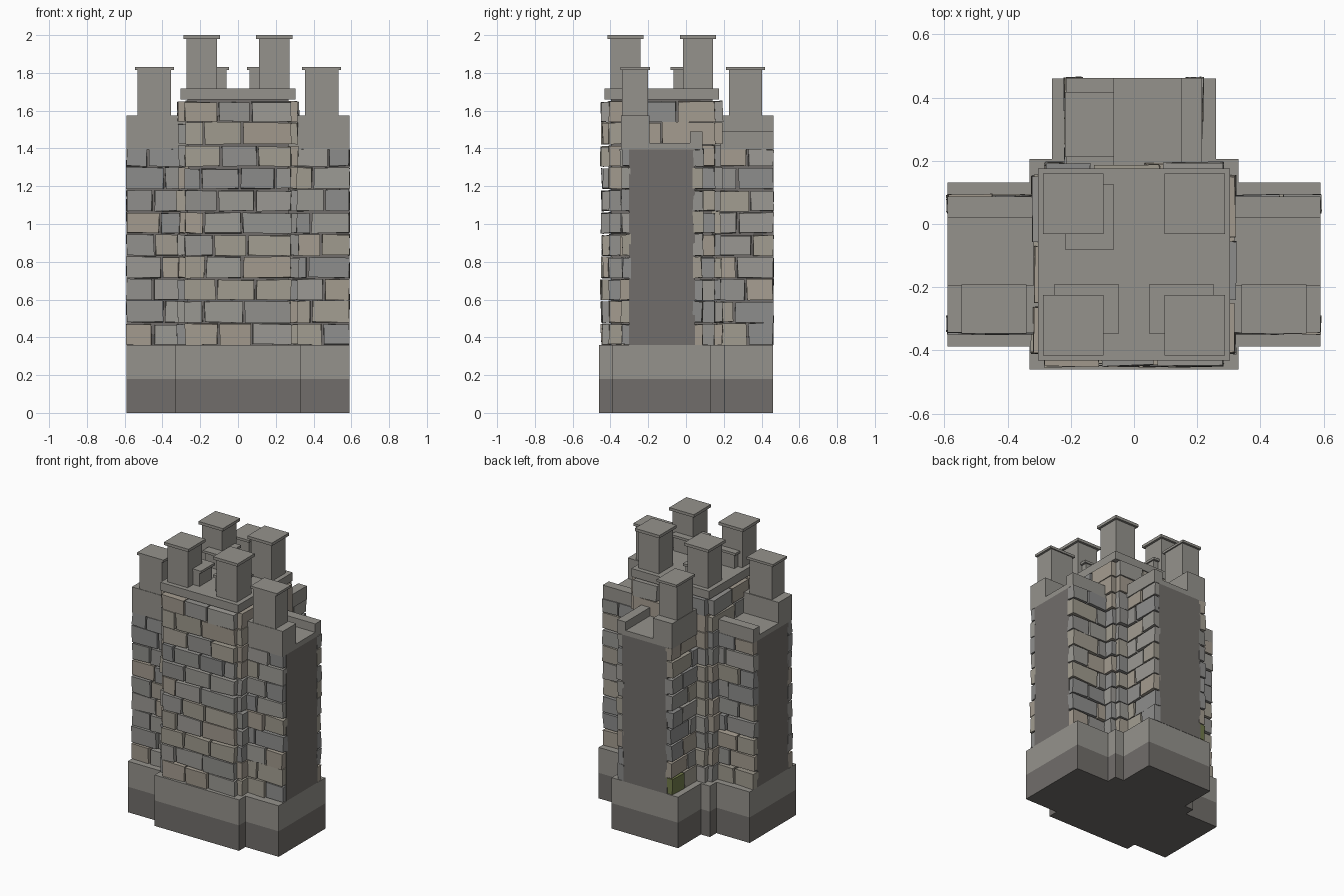
import bpy, bmesh, random

if "Cube" in bpy.data.objects:
    bpy.data.objects.remove(bpy.data.objects["Cube"])

rng = random.Random(7)
CY = -0.128                      # tower centre in y
LEN = 0.59                       # arm length from tower centre


def mat(name, r, g, b):
    m = bpy.data.materials.new(name)
    m.diffuse_color = (r, g, b, 1)
    m.use_nodes = True
    m.node_tree.nodes["Principled BSDF"].inputs["Base Color"].default_value = m.diffuse_color
    return m


TRIM = mat("trim_stone", 0.30, 0.29, 0.265)
DARK = mat("dark_stone", 0.165, 0.155, 0.145)
STONES = [mat("stone_grey", 0.29, 0.285, 0.27), mat("stone_light", 0.33, 0.32, 0.295),
          mat("stone_brown", 0.37, 0.33, 0.275), mat("stone_cool", 0.27, 0.27, 0.265),
          mat("stone_tan", 0.36, 0.335, 0.28), mat("stone_moss", 0.17, 0.20, 0.07)]


def add_box(bm, place, u, v, z, jitter=0.0, index=0):
    """Box in local (u, v, z) ranges, mapped to the world by place()."""
    j = lambda: rng.uniform(-jitter, jitter)
    p = [bm.verts.new(place(a + j(), b + j(), c + j())) for a in u for b in v for c in z]
    for q in ((0, 1, 3, 2), (4, 6, 7, 5), (0, 4, 5, 1), (2, 3, 7, 6), (0, 2, 6, 4), (1, 5, 7, 3)):
        bm.faces.new([p[i] for i in q]).material_index = index


def finish(bm, name, mats):
    bmesh.ops.recalc_face_normals(bm, faces=bm.faces)
    me = bpy.data.meshes.new(name)
    bm.to_mesh(me)
    bm.free()
    for m in mats:
        me.materials.append(m)
    ob = bpy.data.objects.new(name, me)
    bpy.context.collection.objects.link(ob)
    return ob


def boxes(name, place, material, ranges):
    bm = bmesh.new()
    for u, v, z in ranges:
        add_box(bm, place, u, v, z)
    return finish(bm, name, [material])


def courses(bm, place, u0, u1, v0, v1, ztop, skip=None, moss=False):
    """Running-bond rows of uneven stones from u0 to u1, standing out from v0 to v1."""
    z, row = 0.362, 0
    while z < ztop - 0.02:
        top = min(z + 0.107 + rng.uniform(-0.004, 0.006), ztop)
        edge = u0
        width = 0.10 if row % 2 else 0.17
        while edge < u1 - 0.001:
            end = edge + width + rng.uniform(-0.015, 0.03)
            if u1 - end < 0.07:
                end = u1
            out = v1 + (rng.uniform(-0.008, 0.006) if v1 > 0 else rng.uniform(-0.006, 0.008))
            if not (skip and skip(edge, end, top)):
                idx = 5 if moss and row == 0 and end == u1 else rng.randrange(5)
                add_box(bm, place, (edge, end - (0.012 if end < u1 else 0)), (v0, out),
                        (z, top), 0.004, idx)
            edge, width = end, 0.19
        z, row = z + 0.118, row + 1


# Stepped T-shaped foundation and plinth
half = [(0.33, -0.46), (0.33, -0.388), (LEN, -0.388), (LEN, 0.132), (0.33, 0.132),
        (0.33, 0.205), (0.26, 0.205), (0.26, 0.46)]
outline = half + [(-x, y) for x, y in reversed(half)]
for name, z0, z1, m in (("foundation", 0, 0.18, DARK), ("plinth", 0.18, 0.36, TRIM)):
    bm = bmesh.new()
    face = bm.faces.new([bm.verts.new((x, y, z0)) for x, y in outline])
    ext = bmesh.ops.extrude_face_region(bm, geom=[face], use_keep_orig=True)
    for e in ext["geom"]:
        if isinstance(e, bmesh.types.BMVert):
            e.co.z = z1
    finish(bm, name, [m])

# Wall arms: right, left and back (u runs outward, v across, parapet at -v)
arms = {"right": lambda u, v, z: (u, CY + v, z),
        "left": lambda u, v, z: (-u, CY + v, z),
        "back": lambda u, v, z: (v, CY + u, z)}
for side, place in arms.items():
    boxes(side + "_wall_core", place, DARK, [((0.25, LEN), (-0.175, 0.175), (0.36, 1.395))])
    boxes(side + "_walkway", place, TRIM, [((0.25, LEN), (-0.215, 0.215), (1.395, 1.43))])
    boxes(side + "_parapet", place, TRIM, [((0.25, LEN), (-0.215, -0.065), (1.43, 1.575)),
                                           ((0.25, LEN), (0.148, 0.215), (1.43, 1.49))])
    merlons = []
    for c in (0.15, 0.443):
        merlons += [((c - 0.088, c + 0.088), (-0.212, -0.072), (1.575, 1.815)),
                    ((c - 0.103, c + 0.103), (-0.219, -0.063), (1.815, 1.832))]
    boxes(side + "_merlons", place, TRIM, merlons)
    bm = bmesh.new()
    for s in (-1, 1):
        courses(bm, place, 0.29, LEN, s * 0.165, s * 0.215, 1.395,
                moss=(side == "back" and s < 0))
    finish(bm, side + "_wall_stones", STONES)

# Tower core, top slab and corner merlons
origin = lambda x, y, z: (x, CY + y, z)
boxes("tower_core", origin, DARK, [((-0.268, 0.268), (-0.268, 0.268), (0.36, 1.66))])
boxes("tower_top_slab", origin, TRIM, [((-0.304, 0.304), (-0.304, 0.304), (1.66, 1.718))])
posts = []
for sx in (-0.192, 0.192):
    for sy in (-0.192, 0.192):
        for r, z in ((0.08, (1.718, 1.98)), (0.096, (1.98, 2.0))):
            posts.append(((sx - r, sx + r), (sy - r, sy + r), z))
boxes("tower_merlons", origin, TRIM, posts)

# Tower stones on all four faces, leaving out those buried in the arms
buried = lambda a, b, top: a > -0.18 and b < 0.18 and top < 1.4
faces = {"front": (lambda u, v, z: (u, CY - v, z), None),
         "back": (lambda u, v, z: (u, CY + v, z), buried),
         "right": (lambda u, v, z: (v, CY + u, z), buried),
         "left": (lambda u, v, z: (-v, CY + u, z), buried)}
for side, (place, skip) in faces.items():
    bm = bmesh.new()
    courses(bm, place, -0.28, 0.28, 0.262, 0.318, 1.658, skip)
    finish(bm, "tower_" + side + "_stones", STONES)
